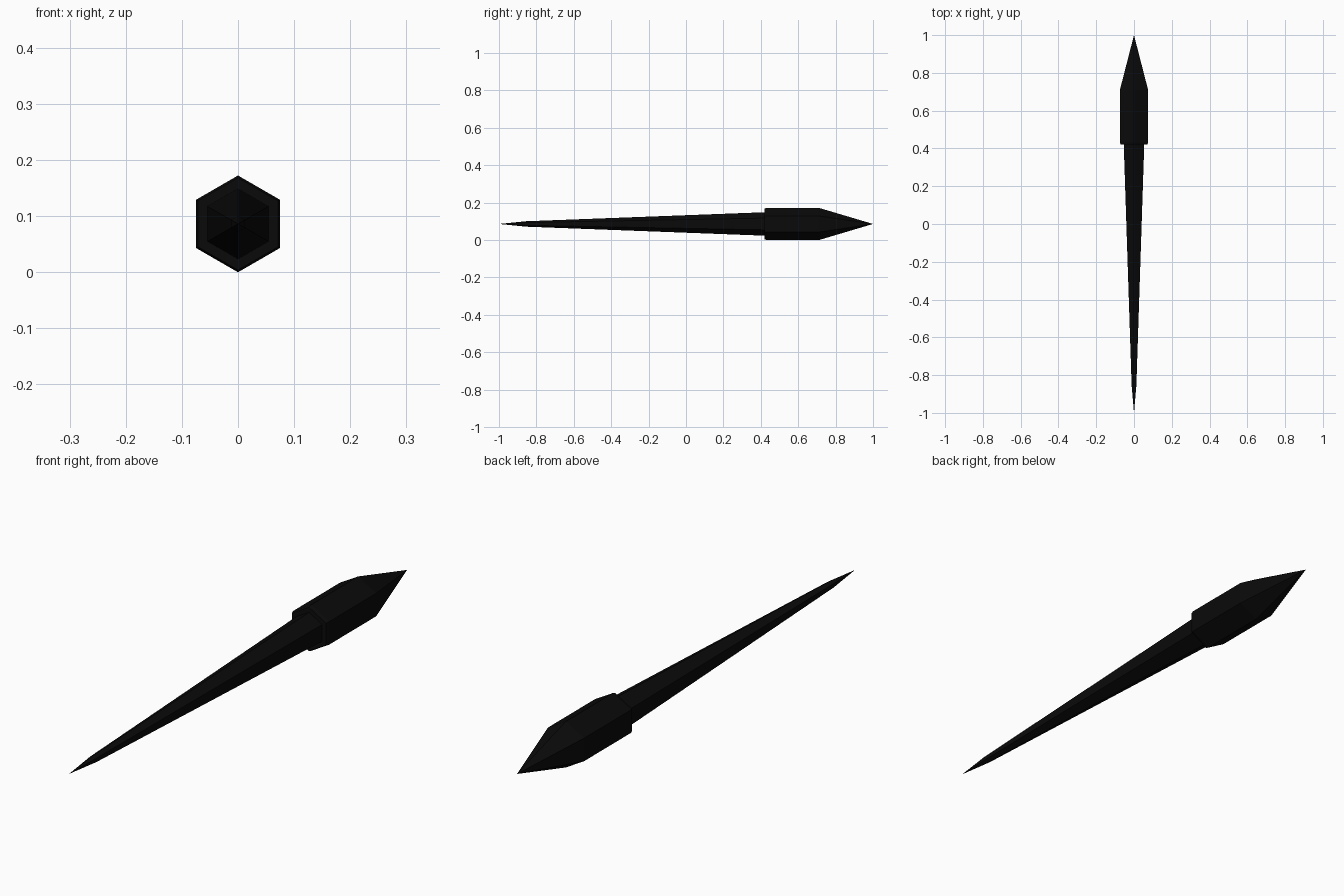
import bpy, bmesh
from math import sin, cos, tau

if "Cube" in bpy.data.objects:
    bpy.data.objects.remove(bpy.data.objects["Cube"])

SIDES = 6
AXIS_Z = 0.0862

black = bpy.data.materials.new("black")
black.diffuse_color = (0.003, 0.003, 0.003, 1)
black.use_nodes = True
black.node_tree.nodes["Principled BSDF"].inputs["Base Color"].default_value = black.diffuse_color


def hex_spindle(name, profile):
    """Sweep a hexagon along y through (y, radius) stations; radius 0 makes a point."""
    bm = bmesh.new()
    rings = []
    for y, r in profile:
        if r == 0:
            rings.append([bm.verts.new((0, y, AXIS_Z))])
        else:
            rings.append([bm.verts.new((r * sin(tau * i / SIDES), y,
                                        AXIS_Z + r * cos(tau * i / SIDES)))
                          for i in range(SIDES)])
    for a, b in zip(rings, rings[1:]):
        for i in range(SIDES):
            j = (i + 1) % SIDES
            if len(a) == 1:
                bm.faces.new((a[0], b[j], b[i]))
            elif len(b) == 1:
                bm.faces.new((a[i], a[j], b[0]))
            else:
                bm.faces.new((a[i], a[j], b[j], b[i]))
    # close any open end
    for ring in (rings[0], rings[-1]):
        if len(ring) > 1:
            bm.faces.new(ring)
    bmesh.ops.recalc_face_normals(bm, faces=bm.faces)
    mesh = bpy.data.meshes.new(name)
    bm.to_mesh(mesh)
    bm.free()
    mesh.materials.append(black)
    obj = bpy.data.objects.new(name, mesh)
    bpy.context.collection.objects.link(obj)
    return obj


# long tapering shaft with a sharpened rear point
hex_spindle("shaft", [(-1.0, 0), (-0.855, 0.0145), (0.43, 0.063)])

# thick head: slightly chamfered collar, straight body, pointed tip
hex_spindle("head", [(0.42, 0.082), (0.432, AXIS_Z), (0.71, AXIS_Z), (1.0, 0)])
